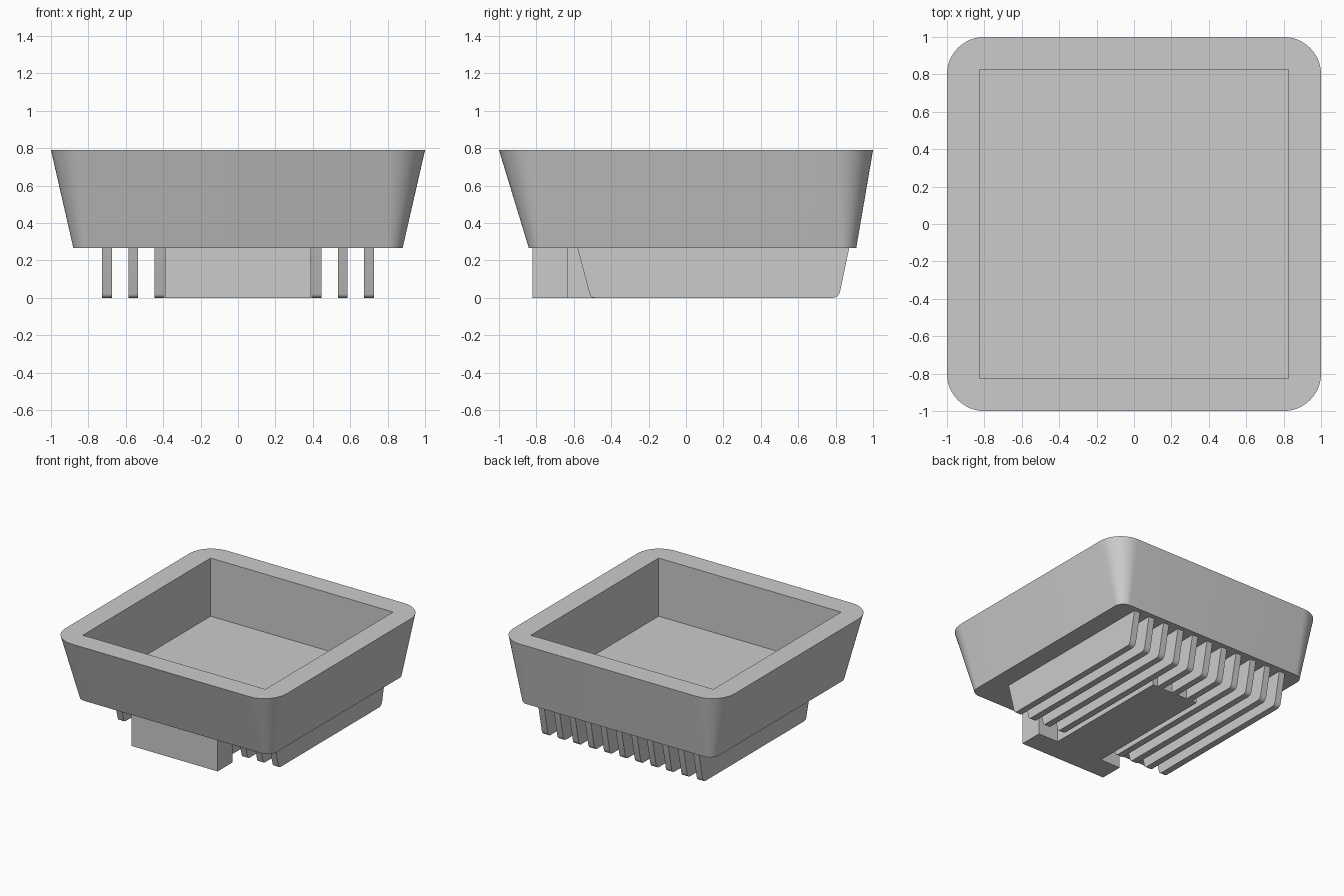
import bpy, bmesh
from math import sin, cos, pi, radians
from mathutils import Vector

cube = bpy.data.objects.get("Cube")
if cube:
    bpy.data.objects.remove(cube, do_unlink=True)

grey = bpy.data.materials.new("plain grey")
grey.use_nodes = True
COLOUR = (0.6, 0.6, 0.6, 1)
grey.diffuse_color = COLOUR
grey.node_tree.nodes["Principled BSDF"].inputs["Base Color"].default_value = COLOUR


def finish(name, bm, smooth=True):
    bmesh.ops.recalc_face_normals(bm, faces=bm.faces)
    mesh = bpy.data.meshes.new(name)
    bm.to_mesh(mesh)
    bm.free()
    mesh.materials.append(grey)
    ob = bpy.data.objects.new(name, mesh)
    bpy.context.collection.objects.link(ob)
    if smooth:
        bpy.ops.object.select_all(action='DESELECT')
        ob.select_set(True)
        bpy.context.view_layer.objects.active = ob
        bpy.ops.object.shade_smooth_by_angle(angle=radians(30))
    return ob


def rounded_ring(bm, x, y0, y1, r, z, steps):
    """Four corner arcs, counter-clockwise from the +x +y corner."""
    centres = [(x - r, y1 - r), (r - x, y1 - r), (r - x, y0 + r), (x - r, y0 + r)]
    return [[bm.verts.new((cx + r * cos(a), cy + r * sin(a), z))
             for a in [(i + k / steps) * pi / 2 for k in range(steps + 1)]]
            for i, (cx, cy) in enumerate(centres)]


def prism(name, outline, to_3d, depth, smooth=False):
    """Extrude a flat outline along a vector."""
    bm = bmesh.new()
    face = bm.faces.new([bm.verts.new(to_3d(*p)) for p in outline])
    new = bmesh.ops.extrude_face_region(bm, geom=[face])["geom"]
    bmesh.ops.translate(bm, vec=Vector(depth),
                        verts=[g for g in new if isinstance(g, bmesh.types.BMVert)])
    return finish(name, bm, smooth)


# Tapered tub with rounded corners and a square, straight-walled recess
UNDER, TOP, FLOOR, INNER = 0.265, 0.79, 0.315, 0.825
bm = bmesh.new()
low = rounded_ring(bm, 0.88, -0.84, 0.91, 0.08, UNDER, 12)
high = rounded_ring(bm, 1.0, -1.0, 1.0, 0.2, TOP, 12)
low_loop, high_loop = sum(low, []), sum(high, [])
n = len(low_loop)
for i in range(n):
    j = (i + 1) % n
    bm.faces.new((low_loop[i], low_loop[j], high_loop[j], high_loop[i]))
bm.faces.new(low_loop[::-1])
signs = [(1, 1), (-1, 1), (-1, -1), (1, -1)]
mouth = [bm.verts.new((sx * INNER, sy * INNER, TOP)) for sx, sy in signs]
floor = [bm.verts.new((sx * INNER, sy * INNER, FLOOR)) for sx, sy in signs]
for i in range(4):
    j = (i + 1) % 4
    bm.faces.new(high[i] + [mouth[i]])
    bm.faces.new((high[i][-1], high[j][0], mouth[j], mouth[i]))
    bm.faces.new((mouth[i], mouth[j], floor[j], floor[i]))
bm.faces.new(floor)
finish("tub", bm)

# T-shaped foot: wide front plate and a narrower stem
half = [(0.39, -0.82), (0.39, -0.63), (0.21, -0.63), (0.21, 0.47)]
foot = half + [(-x, y) for x, y in reversed(half)]
prism("foot", foot, lambda x, y: (x, y, 0), (0, 0, UNDER))


# Row of cooling fins with sloped ends and rounded lower corners
def fillet(a, corner, b, steps=6):
    a, corner, b = Vector(a), Vector(corner), Vector(b)
    return [a * (1 - t) ** 2 + corner * 2 * t * (1 - t) + b * t * t
            for t in [k / steps for k in range(steps + 1)]]


WIDTH, PITCH = 0.053, 0.14
back = fillet((0.785, 0), (0.815, 0), (0.824, 0.035)) + [(0.872, UNDER)]
front = fillet((-0.515, 0.02), (-0.51, 0), (-0.485, 0))
for i in range(-5, 6):
    x = i * PITCH - WIDTH / 2
    # Fins behind the stem are shorter
    start = [(0.46, UNDER), (0.46, 0)] if abs(i) < 2 else [(-0.58, UNDER)] + front
    prism(f"fin_{i + 6}", start + back, lambda y, z: (x, y, z), (WIDTH, 0, 0), True)
